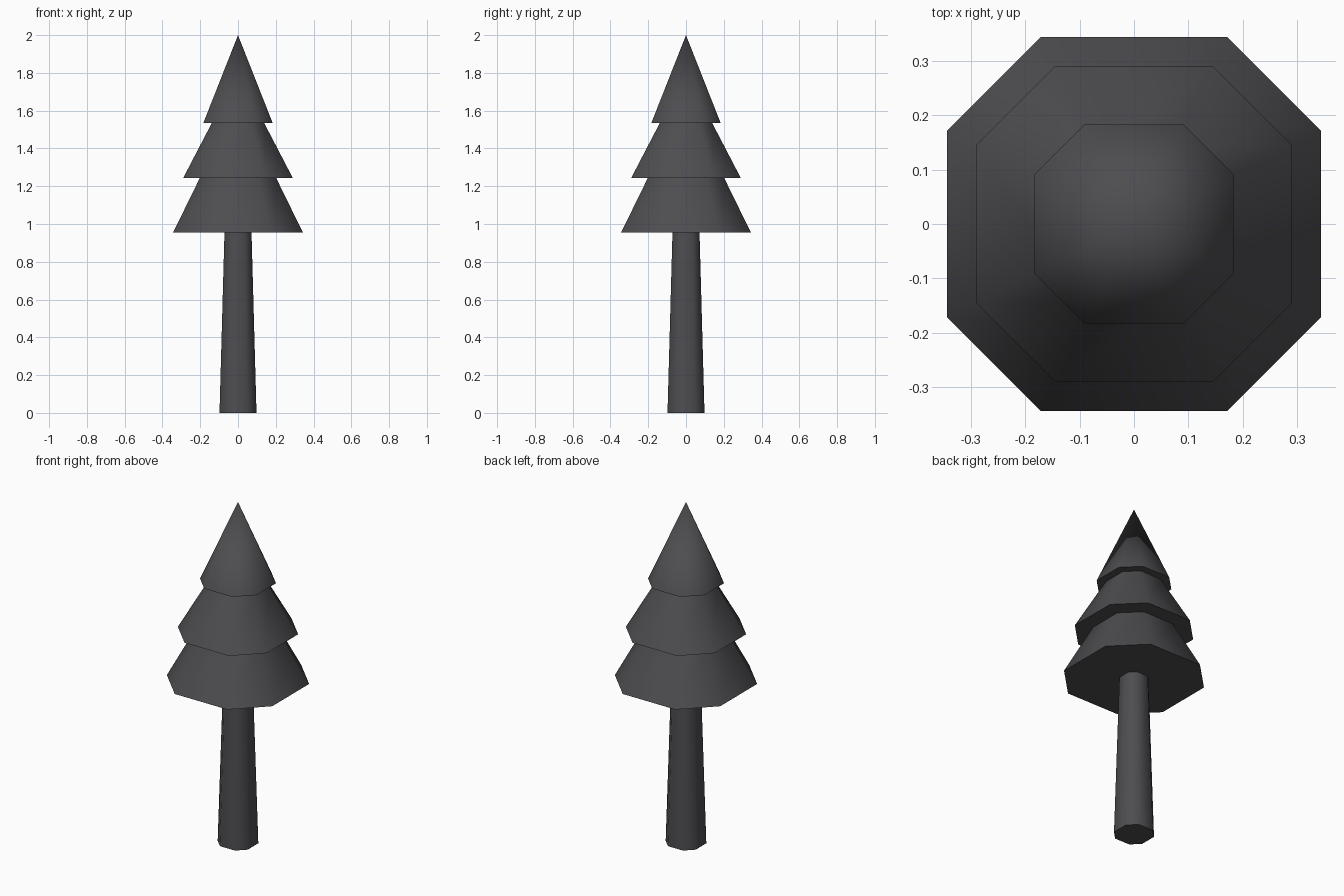
import bpy, bmesh, math

if "Cube" in bpy.data.objects:
    bpy.data.objects.remove(bpy.data.objects["Cube"])

mat = bpy.data.materials.new("dark_grey")
mat.diffuse_color = (0.075, 0.073, 0.080, 1)
mat.use_nodes = True
mat.node_tree.nodes["Principled BSDF"].inputs["Base Color"].default_value = mat.diffuse_color

# Cross-section: a square with its corners cut off at half its half-width
SECTION = [(1, -.5), (1, .5), (.5, 1), (-.5, 1), (-1, .5), (-1, -.5), (-.5, -1), (.5, -1)]


def loft(name, profile, cap_bottom=False):
    """Skin octagon rings given as (half_width, z); zero half-width is a point."""
    bm = bmesh.new()
    rings = []
    for r, z in profile:
        if r == 0:
            rings.append([bm.verts.new((0, 0, z))])
        else:
            rings.append([bm.verts.new((x * r, y * r, z)) for x, y in SECTION])
    for a, b in zip(rings, rings[1:]):
        for i in range(8):
            j = (i + 1) % 8
            if len(b) == 1:
                bm.faces.new((a[i], a[j], b[0]))
            else:
                bm.faces.new((a[i], a[j], b[j], b[i]))
    if cap_bottom:
        bm.faces.new(rings[0][::-1])
    me = bpy.data.meshes.new(name)
    bm.to_mesh(me)
    bm.free()
    me.materials.append(mat)
    ob = bpy.data.objects.new(name, me)
    bpy.context.collection.objects.link(ob)
    bpy.ops.object.select_all(action='DESELECT')
    ob.select_set(True)
    bpy.context.view_layer.objects.active = ob
    bpy.ops.object.shade_smooth_by_angle(angle=math.radians(60))
    return ob


# Tapered trunk
loft("trunk", [(0.098, 0), (0.0715, 0.956)], cap_bottom=True)

# Foliage tiers: flat underside ring, then the sloping skirt
loft("lower_foliage", [(0.0715, 0.956), (0.343, 0.956), (0.202, 1.244)])
loft("middle_foliage", [(0.202, 1.244), (0.290, 1.244), (0.138, 1.536)])
loft("top_foliage", [(0.138, 1.536), (0.183, 1.536), (0, 2.0)])
